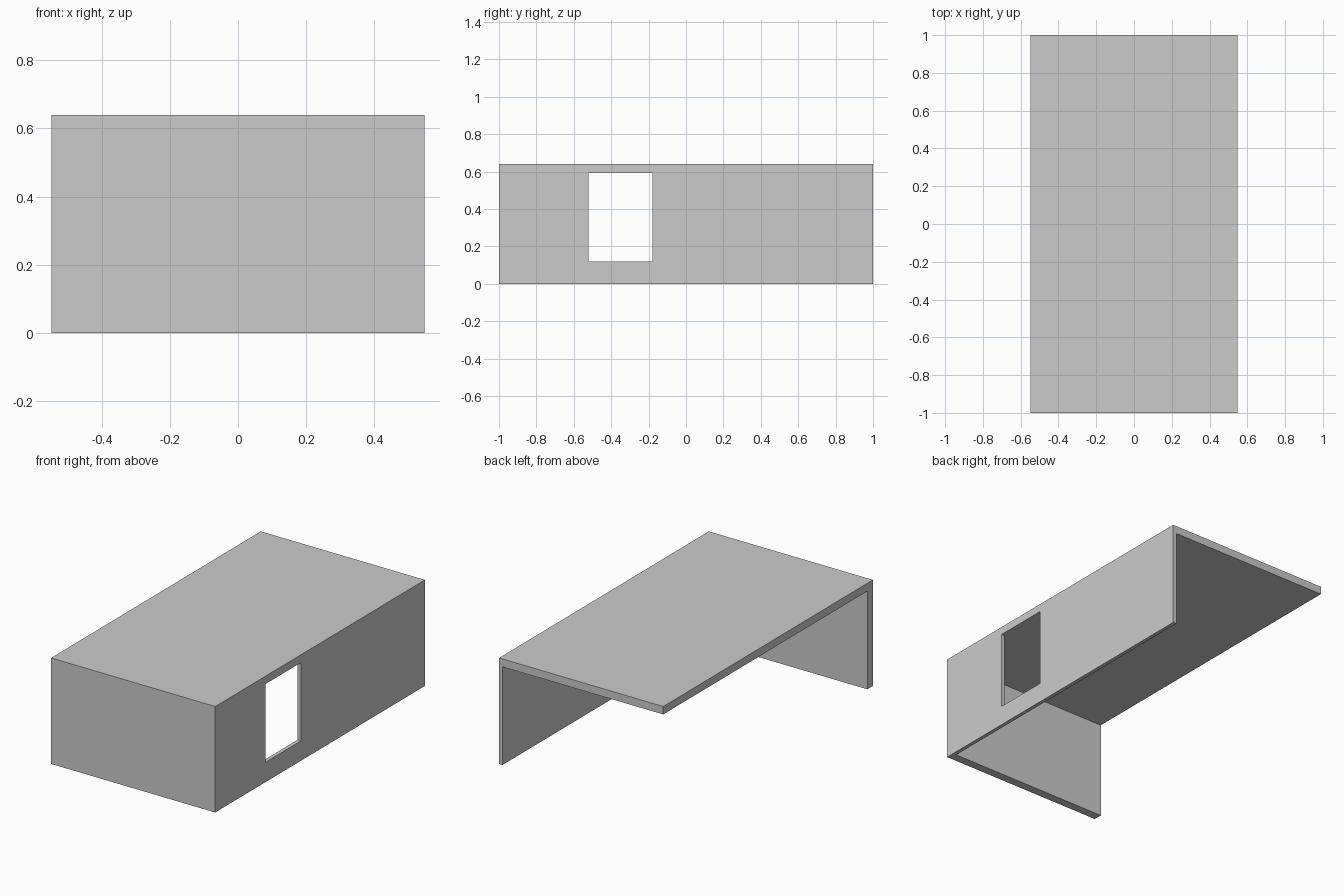
import bpy

if "Cube" in bpy.data.objects:
    bpy.data.objects.remove(bpy.data.objects["Cube"])

W, L, H = 0.548, 1.0, 0.64          # half width, half length, height
SIDE_T, FRONT_T, ROOF_T = 0.023, 0.053, 0.048


def box(name, lo, hi):
    """Axis-aligned box between two corners."""
    bpy.ops.mesh.primitive_cube_add(size=1)
    ob = bpy.context.object
    ob.name = name
    for v in ob.data.vertices:
        v.co = [a + (c + 0.5) * (b - a) for a, b, c in zip(lo, hi, v.co)]
    return ob


def cut(target, cutter):
    """Subtract the cutter and keep it as a hidden helper."""
    mod = target.modifiers.new(cutter.name, 'BOOLEAN')
    mod.operation = 'DIFFERENCE'
    mod.solver = 'EXACT'
    mod.object = cutter
    cutter.hide_render = True
    cutter.display_type = 'WIRE'


# Room shell: roof, front wall and right wall; open at back, left and below
shell = box("room_shell", (-W, -L, 0), (W, L, H))
cut(shell, box("interior_cutter", (-W - 0.2, -L + FRONT_T, -0.2),
               (W - SIDE_T, L + 0.2, H - ROOF_T)))

# Window in the right wall, reaching up to the ceiling
cut(shell, box("window_cutter", (W - 0.1, -0.52, 0.12),
               (W + 0.1, -0.18, H - ROOF_T)))

# Bake the cuts and remove the helpers
bpy.context.view_layer.objects.active = shell
for mod in list(shell.modifiers):
    cutter = mod.object
    bpy.ops.object.modifier_apply(modifier=mod.name)
    bpy.data.objects.remove(cutter)
